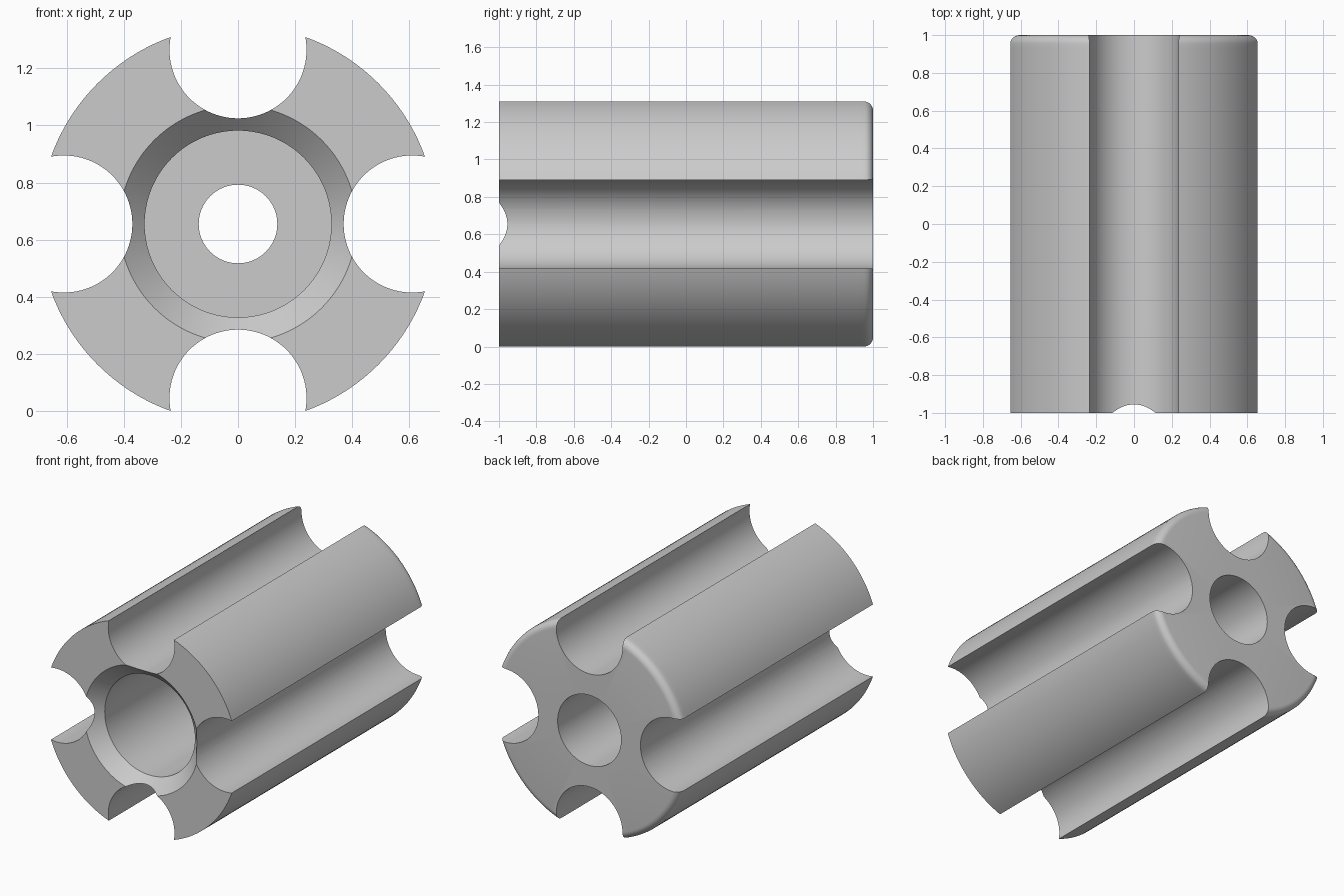
import bpy, bmesh, math
from mathutils import Matrix, Vector

if "Cube" in bpy.data.objects:
    bpy.data.objects.remove(bpy.data.objects["Cube"])

AXIS_Z = 0.655        # height of the cylinder axis
BODY_R = 0.696
GROOVE_R, GROOVE_OFFSET = 0.24, 0.61
FILLET = 0.045
STEPS = 128

steel = bpy.data.materials.new("plain grey")
steel.use_nodes = True
grey = (0.6, 0.6, 0.6, 1)
steel.diffuse_color = grey
steel.node_tree.nodes["Principled BSDF"].inputs["Base Color"].default_value = grey


def add_object(name, bm):
    bmesh.ops.recalc_face_normals(bm, faces=bm.faces)
    mesh = bpy.data.meshes.new(name)
    bm.to_mesh(mesh)
    bm.free()
    obj = bpy.data.objects.new(name, mesh)
    bpy.context.collection.objects.link(obj)
    mesh.materials.append(steel)
    return obj


# Lathe outline as (radius, y): chamfered front bore, inner web, rear bore
outline = [(0.415, -1), (0.327, -0.912), (0.327, 0), (0.1375, 0),
           (0.1375, 0.25), (0.23, 0.25), (0.23, 1)]
# Rounded rear rim
for i in range(7):
    a = math.pi / 2 * (1 - i / 6)
    outline.append((BODY_R - FILLET + FILLET * math.cos(a),
                    1 - FILLET + FILLET * math.sin(a)))
outline += [(BODY_R, 0.93), (BODY_R, -1)]

# Fluted body
bm = bmesh.new()
ring = [bm.verts.new((r, y, AXIS_Z)) for r, y in outline]
edges = [bm.edges.new((ring[i - 1], ring[i])) for i in range(len(ring))]
bmesh.ops.spin(bm, geom=ring + edges, cent=(0, 0, AXIS_Z), axis=(0, 1, 0),
               angle=math.tau, steps=STEPS)
bmesh.ops.remove_doubles(bm, verts=bm.verts, dist=1e-4)
body = add_object("fluted_body", bm)

# Four round grooves along the outside
bm = bmesh.new()
for k in range(4):
    a = k * math.pi / 2
    place = Vector((math.cos(a), 0, math.sin(a))) * GROOVE_OFFSET
    place.z += AXIS_Z
    bmesh.ops.create_cone(bm, cap_ends=True, segments=96, radius1=GROOVE_R,
                          radius2=GROOVE_R, depth=2.4,
                          matrix=Matrix.Translation(place) @ Matrix.Rotation(math.pi / 2, 4, 'X'))
cutter = add_object("groove_cutter", bm)
cutter.hide_render = True

cut = body.modifiers.new("grooves", 'BOOLEAN')
cut.operation = 'DIFFERENCE'
cut.solver = 'EXACT'
cut.object = cutter

bpy.ops.object.select_all(action='DESELECT')
body.select_set(True)
bpy.context.view_layer.objects.active = body
bpy.ops.object.modifier_apply(modifier=cut.name)
bpy.data.objects.remove(cutter)
bpy.ops.object.shade_smooth_by_angle(angle=math.radians(30))
